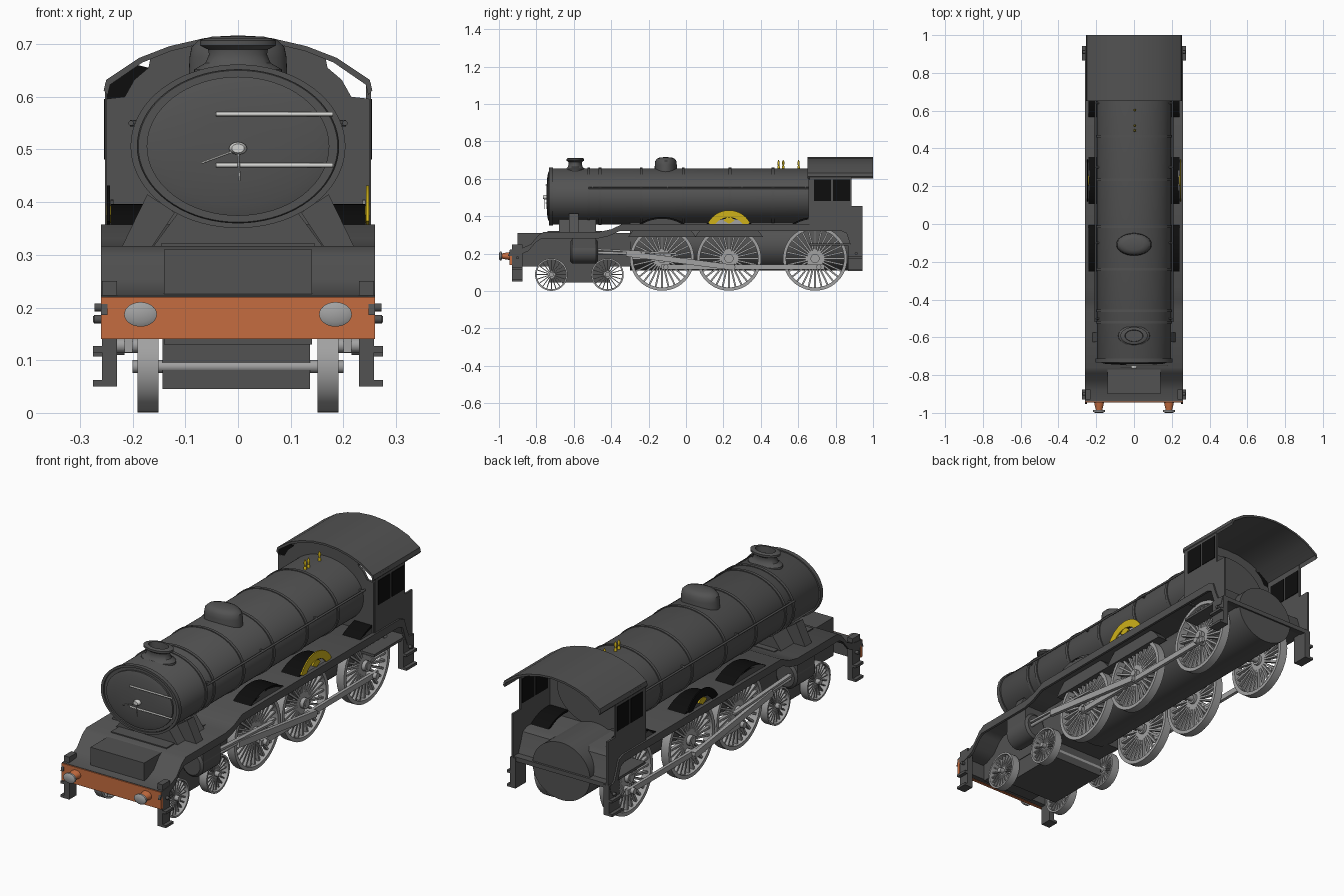
import bpy, bmesh, math
from mathutils import Vector, Matrix

if "Cube" in bpy.data.objects:
    bpy.data.objects.remove(bpy.data.objects["Cube"])


def colour(name, r, g, b):
    m = bpy.data.materials.new(name)
    m.diffuse_color = (r, g, b, 1)
    m.use_nodes = True
    m.node_tree.nodes["Principled BSDF"].inputs["Base Color"].default_value = m.diffuse_color
    return m


GREY = colour("dark grey", .085, .085, .085)
BLACK = colour("black", .004, .004, .004)
STEEL = colour("steel grey", .36, .36, .36)
PALE = colour("pale steel", .65, .65, .63)
ORANGE = colour("orange", .56, .15, .05)
GOLD = colour("gold", .62, .44, .01)


def finish(name, bm, mat, angle=35):
    bmesh.ops.recalc_face_normals(bm, faces=bm.faces[:])
    me = bpy.data.meshes.new(name)
    bm.to_mesh(me)
    bm.free()
    me.materials.append(mat)
    me.shade_smooth()
    me.set_sharp_from_angle(angle=math.radians(angle))
    ob = bpy.data.objects.new(name, me)
    bpy.context.collection.objects.link(ob)
    return ob


def place(axis, u, v, h):
    return {'x': (h, u, v), 'y': (u, h, v), 'z': (u, v, h)}[axis]


def prism(name, pts, axis, lo, hi, mat):
    """Extrude a closed outline along an axis."""
    bm = bmesh.new()
    a = [bm.verts.new(place(axis, u, v, lo)) for u, v in pts]
    b = [bm.verts.new(place(axis, u, v, hi)) for u, v in pts]
    bm.faces.new(a)
    bm.faces.new(b[::-1])
    n = len(pts)
    for i in range(n):
        j = (i + 1) % n
        bm.faces.new((a[i], a[j], b[j], b[i]))
    return finish(name, bm, mat)


def box(name, x0, x1, y0, y1, z0, z1, mat=GREY):
    return prism(name, [(x0, y0), (x1, y0), (x1, y1), (x0, y1)], 'z', z0, z1, mat)


def lathe_into(bm, profile, c, axis, su=1, sv=1, n=48, closed=False):
    rings = []
    for r, h in profile:
        ring = []
        for i in range(n):
            t = 2 * math.pi * i / n
            p = place(axis, r * su * math.cos(t), r * sv * math.sin(t), h)
            ring.append(bm.verts.new(Vector(c) + Vector(p)))
        rings.append(ring)
    pairs = list(zip(rings, rings[1:]))
    if closed:
        pairs.append((rings[-1], rings[0]))
    else:
        bm.faces.new(rings[0])
        bm.faces.new(rings[-1])
    for a, b in pairs:
        for i in range(n):
            j = (i + 1) % n
            bm.faces.new((a[i], a[j], b[j], b[i]))


def lathe(name, profile, c, axis, mat, su=1, sv=1, n=48, closed=False):
    bm = bmesh.new()
    lathe_into(bm, profile, c, axis, su, sv, n, closed)
    return finish(name, bm, mat)


def rod(name, p, q, r, mat, n=12):
    p, q = Vector(p), Vector(q)
    bm = bmesh.new()
    m = Matrix.Translation((p + q) / 2) @ (q - p).to_track_quat('Z', 'Y').to_matrix().to_4x4()
    bmesh.ops.create_cone(bm, cap_ends=True, segments=n, radius1=r, radius2=r,
                          depth=(q - p).length, matrix=m)
    return finish(name, bm, mat)


def arc(cy, cz, r, a0, a1, n=16):
    return [(cy + r * math.cos(math.radians(a0 + (a1 - a0) * i / n)),
             cz + r * math.sin(math.radians(a0 + (a1 - a0) * i / n))) for i in range(n + 1)]


def wheel(name, x, y, z, r, spokes):
    bm = bmesh.new()
    w, t = .02, r * .1
    lathe_into(bm, [(r - t, -w), (r, -w), (r, w), (r - t, w)], (x, y, z), 'x', closed=True)
    lathe_into(bm, [(r * .14, -w), (r * .14, w * 1.3)] if x > 0 else
               [(r * .14, -w * 1.3), (r * .14, w)], (x, y, z), 'x', n=20)
    for i in range(spokes):
        rot = Matrix.Rotation(2 * math.pi * i / spokes, 4, 'X')
        m = (Matrix.Translation((x, y, z)) @ rot @ Matrix.Translation((0, 0, r * .52))
             @ Matrix.Diagonal((.016, r * .055, r * .82, 1)))
        bmesh.ops.create_cube(bm, size=1, matrix=m)
    finish(name, bm, STEEL)


# Boiler barrel, bands and smokebox door
RX, RZ, ZC = .197, .15, .506
lathe("boiler", [(.96, -.727), (1, -.715), (1, .68)], (0, 0, ZC), 'y', GREY, RX, RZ, 72)
for y in (-.52, -.46, -.24, -.015, .235, .465):
    lathe("boiler_band", [(1, y - .007), (1.025, y - .007), (1.025, y + .007), (1, y + .007)],
          (0, 0, ZC), 'y', GREY, RX, RZ, 72, True)
lathe("smokebox_rim", [(.97, -.732), (1.035, -.732), (1.035, -.712), (.97, -.712)],
      (0, 0, ZC), 'y', GREY, RX, RZ, 72, True)
lathe("smokebox_door", [(.05, -.747), (.4, -.745), (.75, -.741), (.88, -.735), (.88, -.72)],
      (0, 0, ZC), 'y', GREY, RX, RZ, 64)
for z in (.567, .47):
    rod("door_strap", (-.042, -.747, z), (.18, -.747, z), .004, PALE)
lathe("door_lock", [(.7, -.765), (1, -.757), (1, -.74)], (0, 0, .502), 'y', PALE, .017, .012, 20)
rod("door_handle", (0, -.758, .5), (-.07, -.758, .474), .0022, PALE, 6)
rod("door_handle", (0, -.758, .5), (.003, -.758, .44), .0022, PALE, 6)

# Chimney, dome and brass valves
lathe("chimney", [(.085, .625), (.083, .652), (.062, .664), (.055, .68), (.057, .69), (.072, .697),
                  (.072, .707), (.062, .711), (.048, .711), (.046, .68)],
      (0, -.592, 0), 'z', GREY, 1, .64)
lathe("steam_dome", [(.094, .63), (.092, .675), (.088, .695), (.074, .708), (.05, .714), (.01, .716)],
      (0, -.108, 0), 'z', GREY, 1, .64)
for y, x in ((.495, .004), (.52, .004), (.602, .004)):
    lathe("brass_valve", [(.007, .64), (.007, .665), (.004, .67), (.006, .68), (.006, .69), (.002, .7)],
          (x, y, 0), 'z', GOLD, n=12)

# Running plate with curved ends and deeper edge strips
path = [(-.94, .222), (-.88, .228), (-.83, .25), (-.79, .298), (-.76, .317), (-.46, .317), (-.4, .33),
        (-.34, .358), (.84, .358), (.87, .345), (.885, .3), (.905, .252), (.94, .246)]
prism("running_plate", path + [(y, z - .012) for y, z in path[::-1]], 'x', -.258, .258, GREY)
for s in (-1, 1):
    prism("plate_edge", path + [(y - .012, z - .036) for y, z in path[::-1]], 'x', s * .248, s * .26, GREY)

# Smokebox saddle, front deck box and frames
box("front_deck_box", -.145, .145, -.74, -.45, .31, .322)
prism("saddle", [(-.165, .31), (.165, .31), (.11, .385), (.16, .43), (-.16, .43), (-.11, .385)],
      'y', -.68, -.48, GREY)
box("front_frame", -.14, .14, -.9, -.28, .13, .31)
box("bogie_frame", -.143, .137, -.73, -.41, .045, .15)
lathe("under_belly", [(1, -.3), (1, .93)], (0, 0, .245), 'y', GREY, .15, .135, 56)

# Buffer beam
box("buffer_beam", -.26, .26, -.945, -.93, .14, .22, ORANGE)
box("beam_backing", -.258, .258, -.93, -.905, .142, .222)

for s in (-1, 1):
    # Buffers and step hangers
    lathe("buffer_shank", [(.026, -.945), (.022, -.965), (.017, -.985)], (s * .185, 0, .187), 'y',
          ORANGE, 1, .8, 24)
    lathe("buffer_head", [(.02, -1), (.031, -.995), (.031, -.986), (.015, -.984)], (s * .185, 0, .187),
          'y', STEEL, 1, .75, 32)
    for y0, y1, zb in ((-.93, -.875, .05), (.865, .943, .107)):
        xs = sorted((s * .23, s * .258))
        box("step_hanger", *xs, y0, y1, zb, .25)
        xs = sorted((s * .245, s * .275))
        for z in (zb, zb + .065):
            box("step_tread", *xs, y0, y1, z, z + .012)
    rod("side_knob", (s * .25, -.9, .178), (s * .273, -.9, .178), .008, GREY)
    rod("rear_knob", (s * .24, .91, .2), (s * .272, .91, .2), .008, GREY)

    # Handrail, slanted saddle strut and cylinder
    rod("handrail", (s * .203, -.52, .55), (s * .203, .67, .55), .005, GREY)
    for y in (-.5, -.1, .3, .64):
        rod("rail_post", (s * .18, y, .55), (s * .205, y, .55), .006, GREY, 8)
    prism("saddle_strut", [(s * .222, .312), (s * .165, .312), (s * .12, .38), (s * .172, .415)],
          'y', -.625, -.575, GREY)
    xs = sorted((s * .14, s * .245))
    box("cylinder_casing", *xs, -.61, -.48, .215, .312)
    lathe("cylinder", [(.052, -.62), (.064, -.61), (.064, -.48), (.052, -.47)], (s * .19, 0, .212),
          'y', GREY, .9, 1, 32)

    # Wheels
    for y in (-.72, -.42):
        wheel("bogie_wheel", s * .171, y, .088, .087, 20)
    for y in (-.128, .23, .69):
        wheel("driving_wheel", s * .171, y, .174, .172, 28)
        rod("crank_pin", (s * .18, y + .02, .128), (s * .232, y + .02, .128), .014, STEEL)
        # Splasher with dark crown
        if y < .6:
            prism("splasher", arc(y, .174, .215, 32, 148), 'x', s * .15, s * .2, GREY)
        prism("splasher_crown", arc(y, .174, .222, 55, 125) + arc(y, .174, .212, 125, 55),
              'x', s * .15, s * .242, BLACK)
        if y != .23:
            prism("splasher_face", arc(y, .174, .221, 55, 125), 'x', s * .235, s * .242, GREY)

    # Ornamental arch over the middle wheel
    arch = GOLD if s > 0 else BLACK
    prism("name_arch", arc(.23, .305, .127, 28, 152) + arc(.23, .305, .09, 152, 28),
          'x', s * .243, s * .249, arch)
    prism("arch_backing", arc(.23, .305, .1, 30, 150), 'x', s * .236, s * .242, STEEL if s > 0 else GREY)
    prism("arch_badge", [(.23, .36)] + arc(.23, .362, .032, 25, 155, 8), 'x', s * .242, s * .25, GOLD)

    # Motion rods
    def bar(name, a, b, h, x0, x1):
        d = Vector((b[0] - a[0], b[1] - a[1])).normalized() * h
        prism(name, [(a[0] + d.y, a[1] - d.x), (b[0] + d.y, b[1] - d.x),
                     (b[0] - d.y, b[1] + d.x), (a[0] - d.y, a[1] + d.x)], 'x', s * x0, s * x1, STEEL)
    bar("coupling_rod", (-.13, .128), (.74, .128), .013, .2, .215)
    bar("connecting_rod", (-.32, .2), (.26, .125), .015, .215, .232)
    rod("piston_rod", (s * .215, -.48, .205), (s * .215, -.28, .2), .008, STEEL)
    bar("slide_bar", (-.47, .222), (-.05, .2), .005, .205, .225)

    # Cab side with two dark windows
    prism("cab_side", [(.66, .34), (.86, .34), (.89, .25), (.943, .24), (.943, .455), (.885, .455),
                       (.885, .625), (.66, .625)], 'x', s * .243, s * .252, GREY)
    for y in (.685, .786):
        xs = sorted((s * .2405, s * .2545))
        box("cab_window", *xs, y, y + .09, .481, .596, BLACK)

for y in (-.72, -.42):
    rod("bogie_axle", (-.2, y, .088), (.2, y, .088), .012, STEEL)
for y in (-.128, .23, .69):
    rod("driving_axle", (-.2, y, .174), (.2, y, .174), .015, STEEL)

# Cab front sheet, left spectacle glass and roof
half = [(.25, .34), (.25, .596), (.215, .6), (.197, .632), (.17, .655), (.165, .678), (.09, .7)]
prism("cab_front", half + [(0, .705)] + [(-x, z) for x, z in half[::-1]], 'y', .655, .667, GREY)
prism("spectacle_glass", [(-.25, .596), (-.215, .6), (-.197, .632), (-.17, .655), (-.19, .66),
                          (-.248, .625)], 'y', .658, .664, BLACK)
right = [(.255, .612), (.25, .632), (.187, .674), (.13, .696), (.065, .711)]
top = right + [(0, .716)] + [(-x, z) for x, z in right[::-1]]
prism("cab_roof", top + [(x * .97, z - .009) for x, z in top[::-1]], 'y', .65, 1.0, GREY)
box("cab_floor", -.25, .25, .66, .94, .243, .255)
